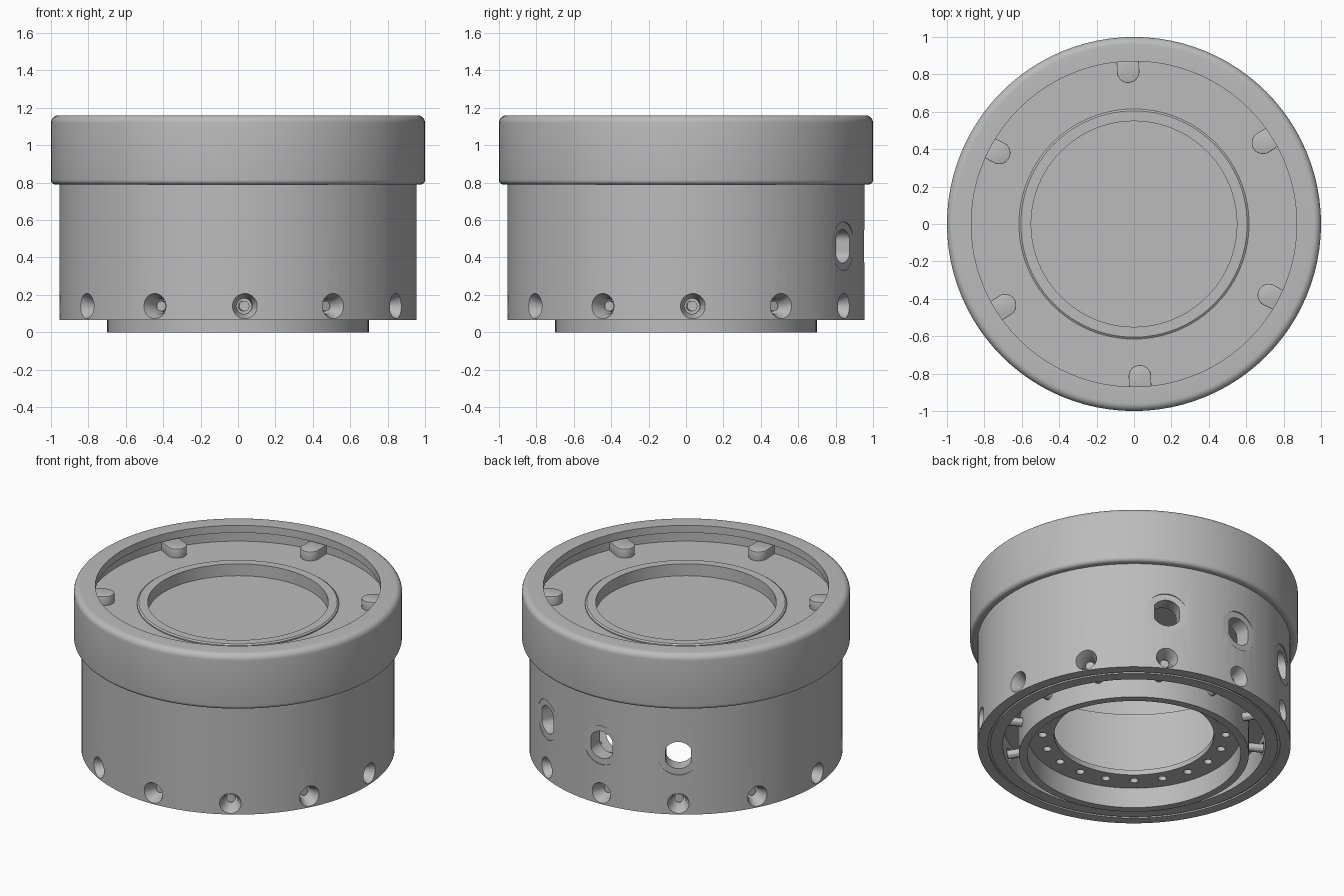
import bpy, bmesh
from math import radians, pi, cos, sin
from mathutils import Matrix

if "Cube" in bpy.data.objects:
    bpy.data.objects.remove(bpy.data.objects["Cube"])

GREY = (0.5, 0.5, 0.5, 1)
mat = bpy.data.materials.new("machined grey")
mat.use_nodes = True
mat.diffuse_color = GREY
mat.node_tree.nodes["Principled BSDF"].inputs["Base Color"].default_value = GREY

TURN = 2.2                                     # offset of every hole pattern
TWELFTHS = [TURN + 30 * i for i in range(12)]


def finish(name, bm):
    bmesh.ops.recalc_face_normals(bm, faces=bm.faces)
    me = bpy.data.meshes.new(name)
    bm.to_mesh(me)
    bm.free()
    me.materials.append(mat)
    ob = bpy.data.objects.new(name, me)
    bpy.context.collection.objects.link(ob)
    return ob


def smooth(ob):
    bpy.ops.object.select_all(action='DESELECT')
    ob.select_set(True)
    bpy.context.view_layer.objects.active = ob
    bpy.ops.object.shade_smooth_by_angle(angle=radians(30))


def lathe(name, profile, closed=True, steps=96):
    bm = bmesh.new()
    vs = [bm.verts.new((r, 0, z)) for r, z in profile]
    es = [bm.edges.new(p) for p in zip(vs, vs[1:])]
    if closed:
        es.append(bm.edges.new((vs[-1], vs[0])))
    bmesh.ops.spin(bm, geom=vs + es, cent=(0, 0, 0), axis=(0, 0, 1),
                   angle=2 * pi, steps=steps)
    bmesh.ops.remove_doubles(bm, verts=bm.verts, dist=1e-4)
    return finish(name, bm)


def arc(cx, cz, r, start, end, n=6):
    angles = [radians(start + (end - start) * i / n) for i in range(n + 1)]
    return [(cx + r * cos(a), cz + r * sin(a)) for a in angles]


def radial(angles, z, r_in, r_out, rad_in, rad_out, clip=None, segs=32):
    """Cylinders or cones pointing outwards, optionally with flat sides."""
    bm = bmesh.new()
    for a in angles:
        vs = bmesh.ops.create_cone(bm, cap_ends=True, segments=segs,
                                   radius1=rad_in, radius2=rad_out,
                                   depth=r_out - r_in)["verts"]
        for v in vs:
            if clip:
                v.co.y = max(-clip, min(clip, v.co.y))
        place = (Matrix.Rotation(radians(a), 4, 'Z')
                 @ Matrix.Translation(((r_in + r_out) / 2, 0, z))
                 @ Matrix.Rotation(pi / 2, 4, 'Y'))
        bmesh.ops.transform(bm, matrix=place, verts=vs)
    return bm


def bake(ob):
    deps = bpy.context.evaluated_depsgraph_get()
    me = bpy.data.meshes.new_from_object(ob.evaluated_get(deps))
    ob.modifiers.clear()
    ob.data = me


def cut(ob, bm):
    tool = finish("cutter", bm)
    tool.hide_render = True
    mod = ob.modifiers.new("cut", 'BOOLEAN')
    mod.operation, mod.solver, mod.object = 'DIFFERENCE', 'EXACT', tool
    bake(ob)
    bpy.data.objects.remove(tool)


# Main body: outer wall, bottom groove, spigot ring and inner flange
body = lathe("body", [
    (.955, .065), (.955, .80), (.87, .80), (.87, .77), (.85, .77), (.85, .25),
    (.65, .25), (.65, .17), (.487, .17), (.487, .136), (.65, .136), (.65, 0),
    (.70, 0), (.70, .22), (.80, .22), (.80, .065), (.875, .065), (.875, .075),
    (.89, .075), (.89, .065)])

# Ports through the back wall, each with a shallow flat around it
PORTS = [TURN + a for a in (60, 90, 120)]
cut(body, radial(PORTS, .46, .947, 1.0, .13, .13, segs=48))
cut(body, radial(PORTS, .46, .75, 1.0, .09, .09, clip=.078))

# Countersunk screw holes around the base
cut(body, radial(TWELFTHS, .14, .75, .95, .042, .042, segs=20))
cut(body, radial(TWELFTHS, .14, .89, .97, .040, .074))

# Bolt holes in the inner flange
bm = bmesh.new()
for i in range(20):
    a = radians(230 + 18 * i)
    bmesh.ops.create_cone(bm, cap_ends=True, segments=16, radius1=.026,
                          radius2=.026, depth=.1, matrix=Matrix.Translation(
                              (.557 * cos(a), .557 * sin(a), .153)))
cut(body, bm)
smooth(body)

# Set screws that reach from the spigot ring into the holes
smooth(finish("set_screws", radial(TWELFTHS, .14, .69, .88, .028, .028, segs=12)))

# Overhanging collar with rounded edges and an undercut inside its lip
smooth(lathe("collar",
             [(.87, .79)] + arc(.975, .815, .025, -90, 0)
             + arc(.96, 1.12, .04, 0, 90)
             + [(.87, 1.16), (.87, 1.11), (.91, 1.11), (.91, 1.0), (.87, 1.0)]))

# Recessed top plate with raised ring and sunken centre
smooth(lathe("top_plate", [
    (0, .97), (.55, .97), (.55, 1.05), (.605, 1.05), (.615, 1.043),
    (.615, 1.035), (.92, 1.035), (.92, .95), (0, .93)], closed=False))

# Six locking lugs with round inner ends
bm = bmesh.new()
for a in TWELFTHS[1::2]:
    vs = bmesh.ops.create_cone(bm, cap_ends=True, segments=32, radius1=.06,
                               radius2=.06, depth=.08)["verts"]
    for v in vs:
        if v.co.x > .001:
            v.co.x = .095
    bmesh.ops.transform(bm, verts=vs, matrix=Matrix.Rotation(radians(a), 4, 'Z')
                        @ Matrix.Translation((.815, 0, 1.055)))
lugs = finish("locking_lugs", bm)
bevel = lugs.modifiers.new("soft edge", 'BEVEL')
bevel.width, bevel.segments, bevel.angle_limit = .008, 2, radians(50)
bake(lugs)
smooth(lugs)
